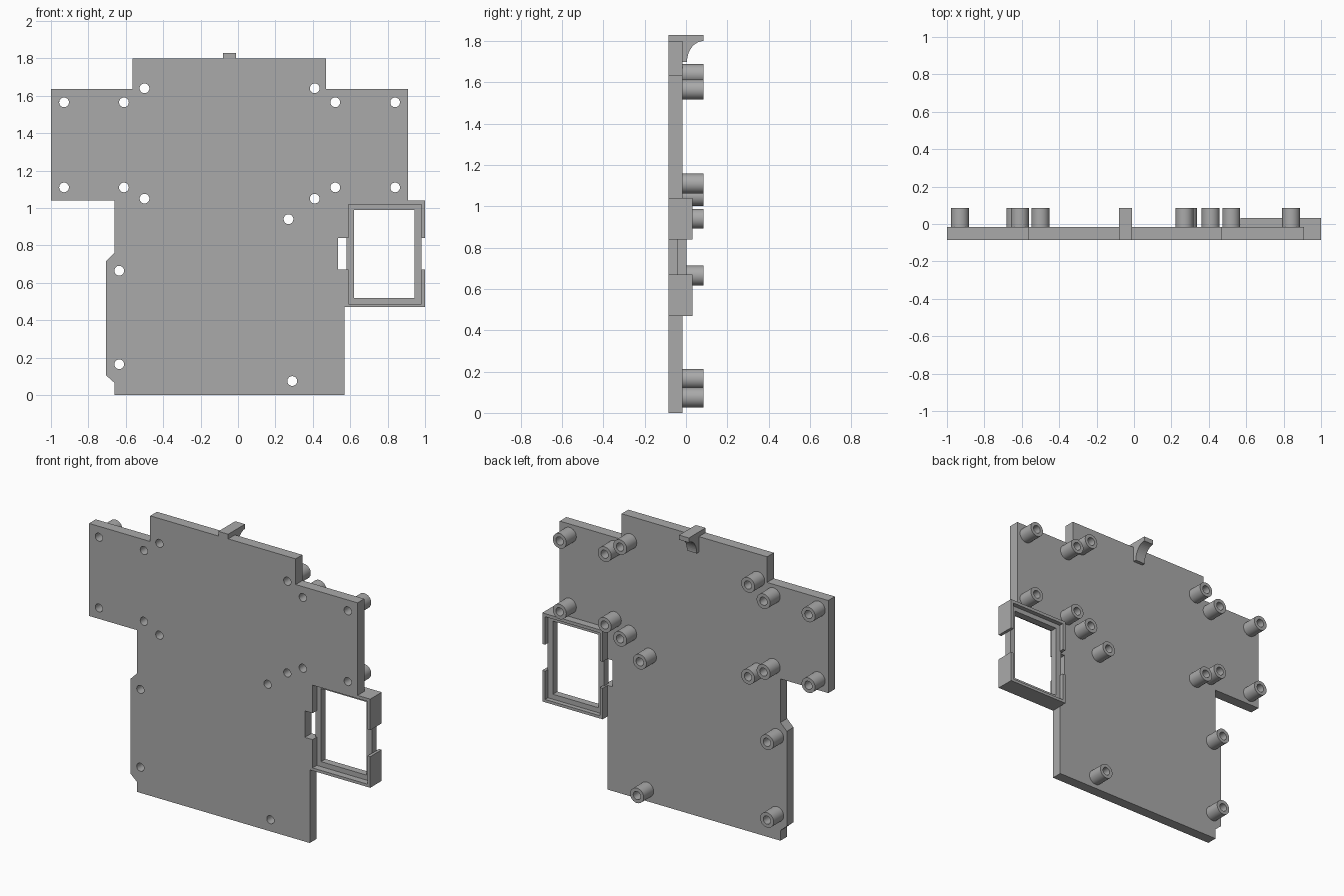
import bpy, bmesh, math
from mathutils import Matrix, Vector

cube = bpy.data.objects.get("Cube")
if cube:
    bpy.data.objects.remove(cube, do_unlink=True)

FRONT, FACE, BACK = -0.085, -0.017, 0.085   # plate front, plate rear, post ends

grey = bpy.data.materials.new("plain grey")
grey.use_nodes = True
grey.diffuse_color = (0.4, 0.4, 0.4, 1)
grey.node_tree.nodes["Principled BSDF"].inputs["Base Color"].default_value = (0.4, 0.4, 0.4, 1)


def make_object(name, bm):
    bmesh.ops.remove_doubles(bm, verts=bm.verts, dist=1e-5)
    bmesh.ops.recalc_face_normals(bm, faces=bm.faces)
    mesh = bpy.data.meshes.new(name)
    bm.to_mesh(mesh)
    bm.free()
    mesh.materials.append(grey)
    obj = bpy.data.objects.new(name, mesh)
    bpy.context.collection.objects.link(obj)
    return obj


def prism(bm, points, offset):
    """Extrude a closed outline of 3D points along an offset."""
    face = bm.faces.new([bm.verts.new(p) for p in points])
    new = bmesh.ops.extrude_face_region(bm, geom=[face])["geom"]
    bmesh.ops.translate(bm, vec=offset,
                        verts=[v for v in new if isinstance(v, bmesh.types.BMVert)])


def slab(name, outline, y0, y1):
    """Extrude an (x, z) outline from y0 to y1."""
    bm = bmesh.new()
    prism(bm, [(x, y0, z) for x, z in outline], Vector((0, y1 - y0, 0)))
    return make_object(name, bm)


def cut(obj, cutter):
    mod = obj.modifiers.new("cut", "BOOLEAN")
    mod.operation, mod.solver, mod.object = "DIFFERENCE", "EXACT", cutter
    bpy.context.view_layer.objects.active = obj
    bpy.ops.object.modifier_apply(modifier=mod.name)
    bpy.data.objects.remove(cutter, do_unlink=True)


def rect(x0, x1, z0, z1):
    return [(x0, z0), (x1, z0), (x1, z1), (x0, z1)]


# Main plate with stepped edges and a slot beside the frame
plate = slab("back_plate", [
    (-0.66, 0), (0.57, 0), (0.57, 0.67), (0.535, 0.67), (0.535, 0.84),
    (0.57, 0.84), (0.57, 1.04), (0.91, 1.04), (0.91, 1.635), (0.47, 1.635),
    (0.47, 1.8), (-0.565, 1.8), (-0.565, 1.635), (-1, 1.635), (-1, 1.04),
    (-0.66, 1.04), (-0.66, 0.76), (-0.705, 0.715), (-0.705, 0.105),
    (-0.66, 0.065)], FRONT, FACE)

# Post centres: mirrored rows at the top, single posts lower down
MID = -0.045
posts = []
for dx, high, low in [(0.885, 1.565, 1.11), (0.565, 1.565, 1.11), (0.455, 1.64, 1.05)]:
    posts += [(MID + s * dx, z) for s in (-1, 1) for z in (high, low)]
posts += [(0.27, 0.94), (-0.635, 0.665), (-0.635, 0.165), (0.29, 0.075)]

# Screw holes through the plate
bm = bmesh.new()
for x, z in posts:
    bmesh.ops.create_cone(bm, cap_ends=True, segments=32, radius1=0.026, radius2=0.026, depth=0.5,
                          matrix=Matrix.Translation((x, 0, z)) @ Matrix.Rotation(math.pi / 2, 4, "X"))
holes = make_object("hole_cutter", bm)
holes.hide_render = True
cut(plate, holes)

# Hollow screw posts on the rear
for i, (x, z) in enumerate(posts):
    bm = bmesh.new()
    profile = [(0.026, FACE), (0.048, FACE), (0.048, BACK), (0.026, BACK)]
    ring = [bm.verts.new((x + r, y, z)) for r, y in profile]
    edges = [bm.edges.new((ring[k], ring[(k + 1) % 4])) for k in range(4)]
    bmesh.ops.spin(bm, geom=ring + edges, cent=(x, 0, z), axis=(0, 1, 0),
                   angle=math.tau, steps=32, use_merge=True)
    post = make_object(f"screw_post_{i + 1}", bm)
    bpy.ops.object.select_all(action="DESELECT")
    post.select_set(True)
    bpy.context.view_layer.objects.active = post
    bpy.ops.object.shade_smooth_by_angle(angle=math.radians(30))

# Window frame walls, split by the notches at mid height
for name, outer, inner, end in [("frame_wall_upper", 1.04, 1.02, 0.84),
                                ("frame_wall_lower", 0.47, 0.488, 0.67)]:
    slab(name, [(0.57, end), (0.57, outer), (1, outer), (1, end),
                (0.98, end), (0.98, inner), (0.59, inner), (0.59, end)], FRONT, 0.032)

# Window frame ledge, set in from both faces
ledge = slab("frame_ledge", rect(0.58, 0.982, 0.48, 1.03), -0.042, 0.003)
opening = slab("opening_cutter", rect(0.62, 0.945, 0.52, 0.99), -0.5, 0.5)
opening.hide_render = True
cut(ledge, opening)

# Hooked tab on the top edge
arc = [(BACK - 0.08 * math.cos(a), 1.7 + 0.1 * math.sin(a))
       for a in (math.pi / 2 * k / 12 for k in range(12, -1, -1))]
tab = [(FRONT, 1.8), (FRONT, 1.83), (BACK, 1.83)] + arc + [(FACE, 1.7), (FACE, 1.8)]
bm = bmesh.new()
prism(bm, [(-0.08, y, z) for y, z in tab], Vector((0.07, 0, 0)))
make_object("top_hook", bm)
